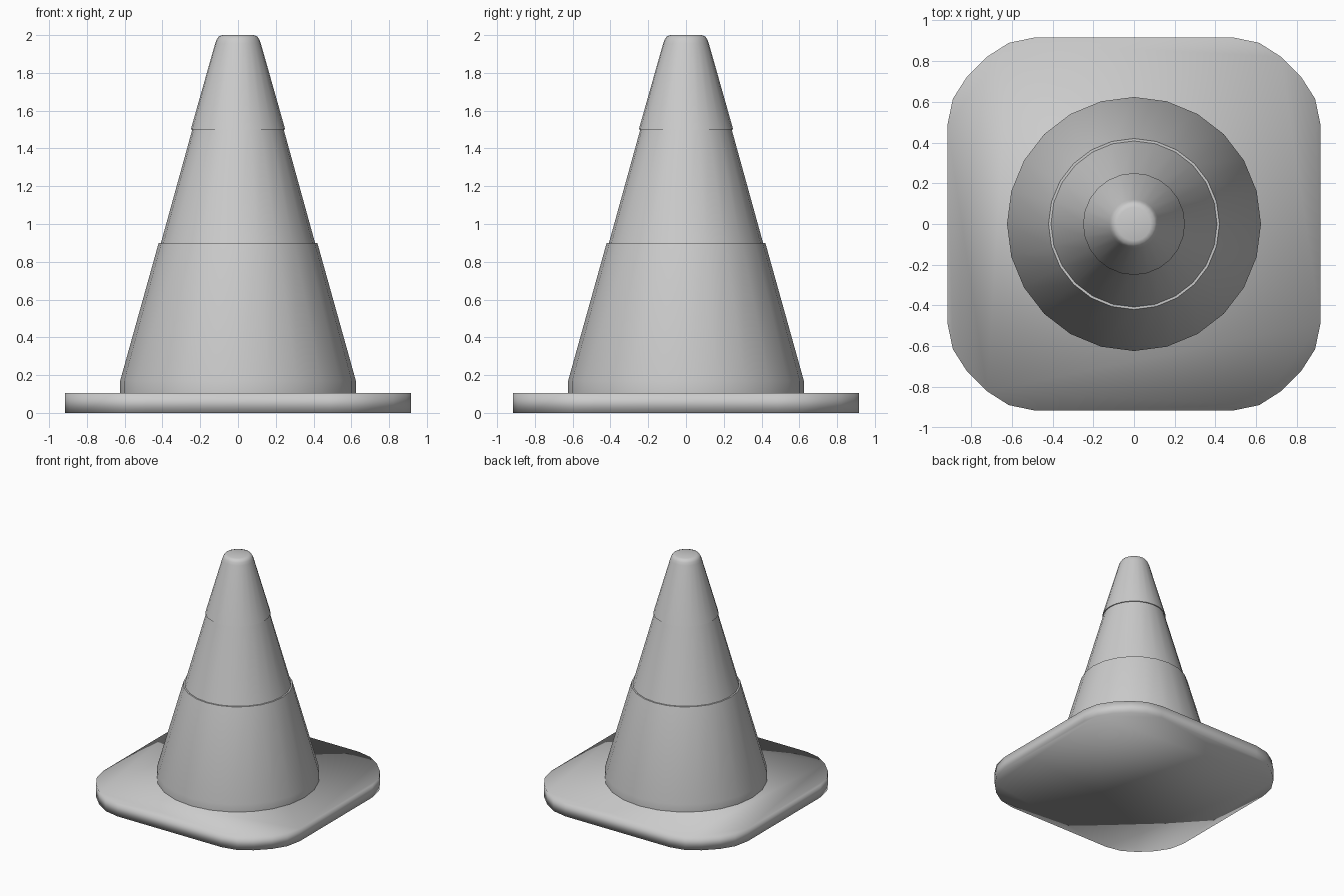
import bpy, bmesh
from math import sin, cos, pi, radians

if "Cube" in bpy.data.objects:
    bpy.data.objects.remove(bpy.data.objects["Cube"])

SIDES = 24


def finish(name, bm, angle=None):
    bmesh.ops.recalc_face_normals(bm, faces=bm.faces)
    mesh = bpy.data.meshes.new(name)
    bm.to_mesh(mesh)
    bm.free()
    obj = bpy.data.objects.new(name, mesh)
    bpy.context.collection.objects.link(obj)
    bpy.ops.object.select_all(action='DESELECT')
    obj.select_set(True)
    bpy.context.view_layer.objects.active = obj
    if angle is None:
        bpy.ops.object.shade_smooth()
    else:
        bpy.ops.object.shade_smooth_by_angle(angle=radians(angle))
    return obj


def lathe(name, profile, cap_top=False):
    """Turn an (r, z) profile, listed bottom to top, around z."""
    bm = bmesh.new()
    rings = [[bm.verts.new((r * cos(2 * pi * i / SIDES), r * sin(2 * pi * i / SIDES), z))
              for i in range(SIDES)] for r, z in profile]
    for a, b in zip(rings, rings[1:]):
        for i in range(SIDES):
            j = (i + 1) % SIDES
            bm.faces.new((a[i], a[j], b[j], b[i]))
    if cap_top:
        bm.faces.new(rings[-1])
    return finish(name, bm, 60)


# Square foot with faceted rounded corners, softly shaded all over
corner = [(0.917, 0.485), (0.89, 0.615), (0.822, 0.722),
          (0.722, 0.822), (0.615, 0.89), (0.485, 0.917)]
outline = []
for k in range(4):
    c, s = round(cos(k * pi / 2)), round(sin(k * pi / 2))
    outline += [(x * c - y * s, x * s + y * c) for x, y in corner]
bm = bmesh.new()
bottom = bm.faces.new([bm.verts.new((x, y, 0)) for x, y in outline])
ext = bmesh.ops.extrude_face_region(bm, geom=[bottom], use_keep_orig=True)
bmesh.ops.translate(bm, vec=(0, 0, 0.106),
                    verts=[v for v in ext['geom'] if isinstance(v, bmesh.types.BMVert)])
finish("base_plate", bm)

# Lower cone with its short upright skirt and narrow ledge on top
lathe("lower_cone", [(0.624, 0.106), (0.624, 0.17), (0.42, 0.9), (0.408, 0.9)])

# Slightly recessed middle band
lathe("middle_band", [(0.408, 0.9), (0.242, 1.5)])

# Tip with a small overhang below and a rounded top
lathe("cone_tip", [(0.242, 1.5), (0.25, 1.5), (0.121, 1.955), (0.113, 1.977),
                   (0.102, 1.993), (0.082, 2.0)], cap_top=True)
